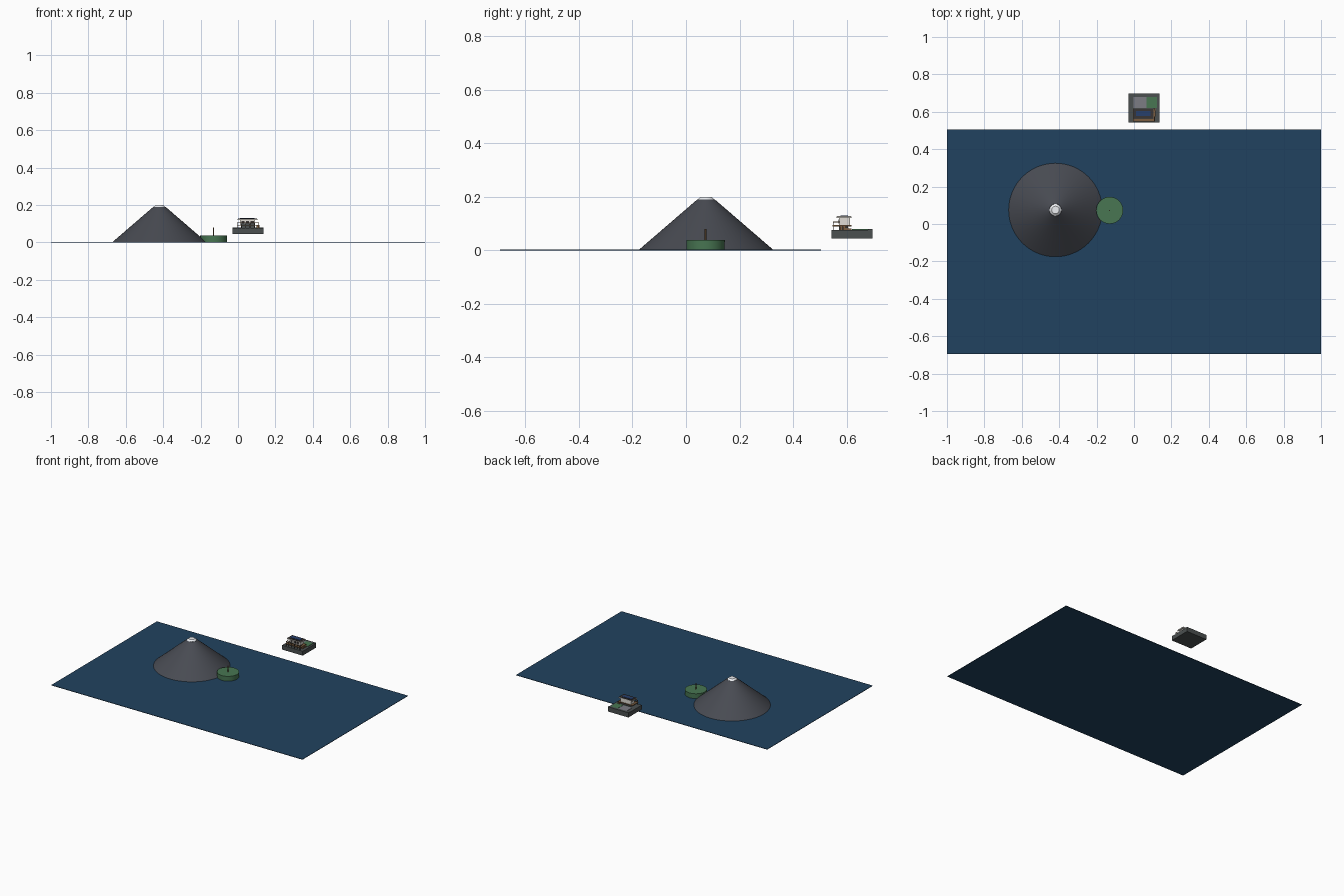
import bpy, math


def material(name, rgb):
    m = bpy.data.materials.new(name)
    m.diffuse_color = (*rgb, 1)
    return m


WATER = material("water_blue", (0.015, 0.055, 0.115))
ROCK = material("rock", (0.065, 0.07, 0.085))
SNOW = material("snow", (0.85, 0.87, 0.9))
GREEN = material("green", (0.065, 0.18, 0.085))
WOOD = material("wood", (0.2, 0.11, 0.05))
STONE = material("stone", (0.07, 0.08, 0.08))
PAVING = material("paving", (0.2, 0.2, 0.23))
WALL = material("wall", (0.75, 0.72, 0.66))
DARK = material("dark_roof", (0.04, 0.035, 0.035))
PANEL = material("panel_blue", (0.02, 0.05, 0.15))


def box(name, x, y, z, mat):
    """Box from (min, max) ranges."""
    bpy.ops.mesh.primitive_cube_add(size=1, location=[sum(r) / 2 for r in (x, y, z)])
    o = bpy.context.object
    o.name = name
    o.scale = [r[1] - r[0] for r in (x, y, z)]
    bpy.ops.object.transform_apply(location=False, rotation=False, scale=True)
    o.data.materials.append(mat)
    return o


def frustum(name, x, y, z, r1, r2, mat, sides=64):
    bpy.ops.mesh.primitive_cone_add(vertices=sides, radius1=r1, radius2=r2,
                                    depth=z[1] - z[0], location=(x, y, sum(z) / 2))
    o = bpy.context.object
    o.name = name
    o.data.materials.append(mat)
    bpy.ops.object.shade_smooth_by_angle(angle=math.radians(30))
    return o


# Sea sheet, mountain with snow cap, round island with a mast
box("sea", (-1, 1), (-0.695, 0.505), (0, 0.003), WATER)
frustum("mountain", -0.42, 0.075, (0.003, 0.19), 0.25, 0.033, ROCK)
frustum("snow_cap", -0.42, 0.075, (0.188, 0.2), 0.034, 0.02, SNOW)
frustum("island", -0.13, 0.073, (0.002, 0.038), 0.071, 0.072, GREEN, 48)
frustum("mast", -0.13, 0.073, (0.036, 0.08), 0.003, 0.003, WOOD, 12)

# Floating plot with courtyard and lawn
box("plot_base", (-0.029, 0.135), (0.543, 0.697), (0.045, 0.076), STONE)
box("back_kerb", (-0.029, 0.135), (0.68, 0.697), (0.076, 0.079), STONE)
box("courtyard", (-0.003, 0.067), (0.62, 0.68), (0.075, 0.078), PAVING)
box("lawn", (0.067, 0.122), (0.62, 0.68), (0.075, 0.079), GREEN)

# Lower storey and terrace
box("lower_walls", (0.015, 0.09), (0.572, 0.605), (0.076, 0.1), STONE)
box("terrace", (-0.006, 0.112), (0.548, 0.618), (0.09, 0.094), WOOD)
for i in range(6):
    x = -0.002 + i * 0.022
    box("terrace_post", (x - 0.0015, x + 0.0015), (0.549, 0.552), (0.076, 0.106), DARK)
box("terrace_rail", (-0.004, 0.11), (0.549, 0.552), (0.104, 0.107), WOOD)
for x in (0.108, -0.005):
    box("side_rail", (x, x + 0.003), (0.552, 0.575), (0.104, 0.107), WOOD)

# Upper storey with windows, roof slab and blue roof panel
box("upper_walls", (0.01, 0.092), (0.572, 0.612), (0.094, 0.121), WALL)
for i in range(3):
    x = 0.018 + i * 0.025
    box("window", (x, x + 0.017), (0.5705, 0.573), (0.1, 0.115), DARK)
box("roof_slab", (-0.002, 0.103), (0.562, 0.618), (0.12, 0.126), WALL)
box("roof_cover", (0, 0.101), (0.564, 0.616), (0.125, 0.129), DARK)
box("roof_panel", (0.01, 0.088), (0.577, 0.605), (0.128, 0.131), PANEL)

# Stairs on the right side
for i in range(4):
    y = 0.575 + i * 0.011
    box("stair", (0.1, 0.114), (y, y + 0.01), (0.076, 0.094 - i * 0.004), WOOD)
